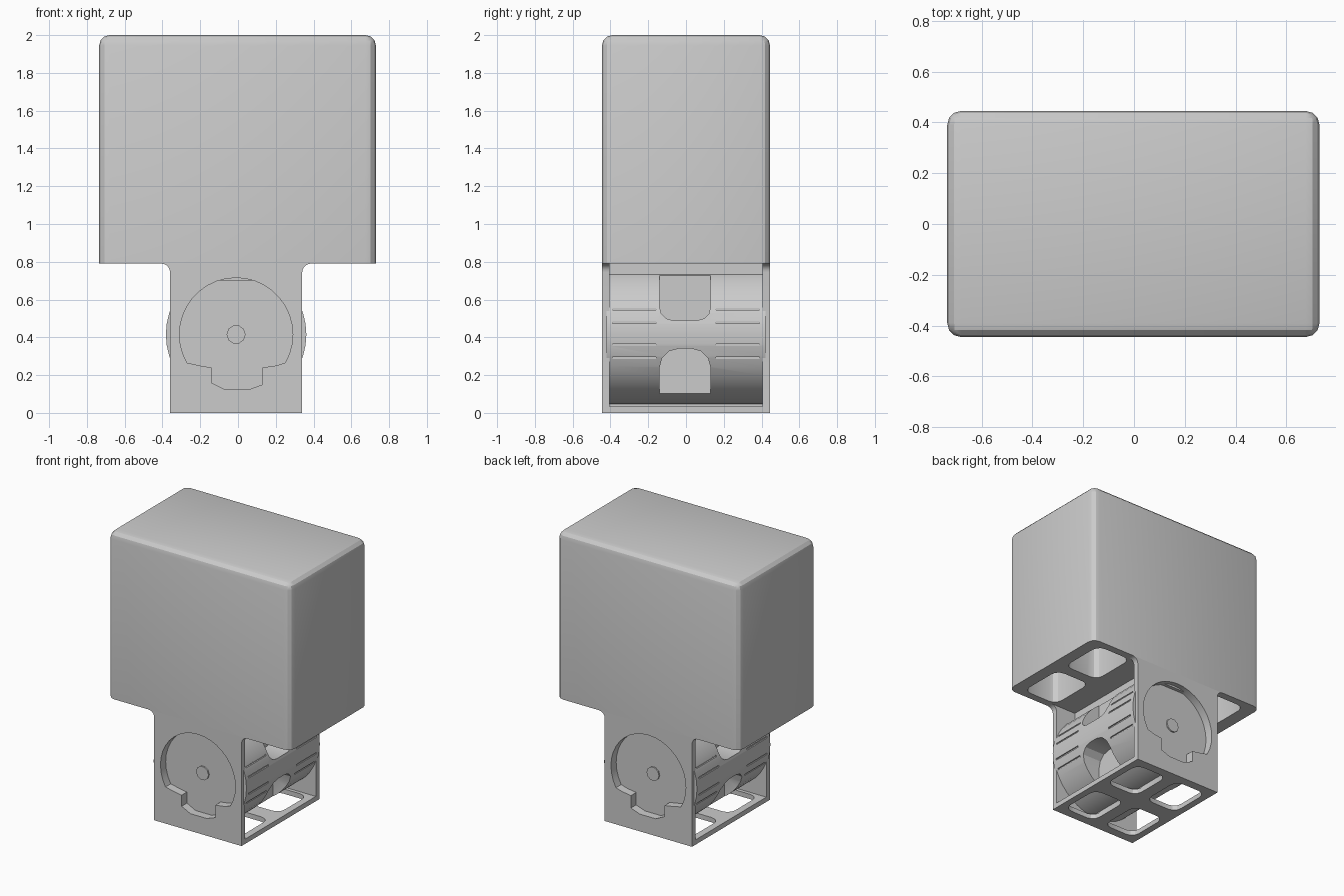
import bpy, bmesh
from math import cos, sin, pi, radians

if "Cube" in bpy.data.objects:
    bpy.data.objects.remove(bpy.data.objects["Cube"], do_unlink=True)

grey = bpy.data.materials.new("plain grey")
grey.use_nodes = True
COLOUR = (0.6, 0.6, 0.6, 1)
grey.diffuse_color = COLOUR
grey.node_tree.nodes["Principled BSDF"].inputs["Base Color"].default_value = COLOUR

NECK_X = -0.01
HUB_Z = 0.415
HEAD_Z = 0.79
DRUM_R = 0.372


def finish(bm, name):
    bmesh.ops.recalc_face_normals(bm, faces=bm.faces)
    mesh = bpy.data.meshes.new(name)
    bm.to_mesh(mesh)
    bm.free()
    mesh.materials.append(grey)
    obj = bpy.data.objects.new(name, mesh)
    bpy.context.collection.objects.link(obj)
    return obj


def box(name, x, y, z, bevel=0, segments=3, pick=lambda e: True):
    bm = bmesh.new()
    bmesh.ops.create_cube(bm, size=1)
    for v in bm.verts:
        v.co = [(a + b) / 2 + c * (b - a) for (a, b), c in zip((x, y, z), v.co)]
    if bevel:
        bmesh.ops.bevel(bm, geom=[e for e in bm.edges if pick(e)], offset=bevel,
                        segments=segments, profile=0.5, affect='EDGES')
    return finish(bm, name)


def vertical(e):
    return abs(e.verts[0].co.z - e.verts[1].co.z) > 0.01


def prism(name, points, y0, y1):
    """Extrude an x-z outline along y."""
    bm = bmesh.new()
    face = bm.faces.new([bm.verts.new((x, y0, z)) for x, z in points])
    new = bmesh.ops.extrude_face_region(bm, geom=[face])["geom"]
    bmesh.ops.translate(bm, vec=(0, y1 - y0, 0),
                        verts=[v for v in new if isinstance(v, bmesh.types.BMVert)])
    return finish(bm, name)


def circle(cx, cz, r, n):
    return [(cx + r * cos(2 * pi * i / n), cz + r * sin(2 * pi * i / n)) for i in range(n)]


def cut(obj, cutters):
    for cutter in cutters:
        cutter.hide_render = True
        mod = obj.modifiers.new("cut", 'BOOLEAN')
        mod.operation = 'DIFFERENCE'
        mod.solver = 'EXACT'
        mod.object = cutter
        bpy.context.view_layer.objects.active = obj
        bpy.ops.object.modifier_apply(modifier=mod.name)
        bpy.data.objects.remove(cutter, do_unlink=True)


def smooth(obj, angle=25):
    bpy.ops.object.select_all(action='DESELECT')
    obj.select_set(True)
    bpy.context.view_layer.objects.active = obj
    bpy.ops.object.shade_smooth_by_angle(angle=radians(angle))


# Head block: rounded on top and at the corners, sharp underneath
head = box("head_block", (-0.735, 0.73), (-0.445, 0.445), (HEAD_Z, 2.0), 0.055, 3,
           lambda e: max(v.co.z for v in e.verts) > 1.9)
pockets = []
for sx in (-1, 1):
    for sy in (-1, 1):
        pockets.append(box("pocket_cutter", sorted((sx * 0.36, sx * 0.64)),
                           sorted((sy * 0.04, sy * 0.39)), (0.7, 1.15), 0.06, 3, vertical))
cut(head, pockets)
smooth(head)


# Round dish outline with the lower corners stepped inward
def dish_outline():
    upper = [(NECK_X + 0.3 * cos(a), HUB_Z + 0.3 * sin(a))
             for a in (radians(-30 + 240 * i / 24) for i in range(25))]
    lower = [(-0.2, 0.25), (-0.14, 0.24), (-0.14, 0.16), (-0.07, 0.125),
             (0.06, 0.125), (0.13, 0.15), (0.13, 0.24), (0.2, 0.25)]
    return upper + lower


def dish_cutter(s):
    return prism("dish_cutter", dish_outline(), s * 0.385, s * 0.6)


# Front and back neck plates, flaring into the head
def plate_outline():
    r, half = 0.045, 0.35
    flare = [(half + r - r * cos(a), HEAD_Z - r + r * sin(a))
             for a in (pi / 2 * i / 5 for i in range(6))]
    right = [(half, 0)] + flare + [(half, HEAD_Z + 0.02)]
    left = [(-x, z) for x, z in reversed(right)]
    return [(x + NECK_X, z) for x, z in right[:-1] + left[1:]]


for s, name in ((-1, "front_neck_plate"), (1, "back_neck_plate")):
    plate = prism(name, plate_outline(), s * 0.405, s * 0.445)
    cut(plate, [dish_cutter(s)])
    smooth(plate)

# Drum between the plates, with dished ends
drum = prism("neck_drum", circle(NECK_X, HUB_Z, DRUM_R, 40), -0.42, 0.42)
cutters = [dish_cutter(-1), dish_cutter(1)]
for s in (-1, 1):
    # Rounded upper slot and pointed lower slot in the middle of each side
    span = sorted((NECK_X + s * 0.2, NECK_X + s * 0.5))
    for z0, z1, r in ((0.49, 0.9, 0.07), (-0.05, 0.34, 0.1)):
        cutters.append(box("slot_cutter", span, (-0.14, 0.13), (z0, z1), r, 3,
                           lambda e: abs(e.verts[0].co.x - e.verts[1].co.x) > 0.01))
    # Long shallow grooves either side of the slots
    for z in (0.29, 0.36, 0.48, 0.55):
        for sy in (-1, 1):
            reach = (DRUM_R ** 2 - (z - HUB_Z) ** 2) ** 0.5 - 0.008
            cutters.append(box("groove_cutter",
                               sorted((NECK_X + s * reach, NECK_X + s * 0.5)),
                               sorted((sy * 0.16, sy * 0.39)), (z - 0.006, z + 0.006)))
cut(drum, cutters)
smooth(drum)

# Webs joining the drum to the head and the base
box("upper_web", (NECK_X - 0.19, NECK_X + 0.19), (-0.41, 0.41), (0.7, HEAD_Z + 0.005))
box("lower_web", (NECK_X - 0.04, NECK_X + 0.04), (-0.41, 0.41), (0.02, 0.08))

# Small raised hub in each dish
for s, name in ((-1, "front_hub"), (1, "back_hub")):
    smooth(prism(name, circle(NECK_X, HUB_Z, 0.05, 10), s * 0.375, s * 0.395))

# Base plate with four rounded openings
base = box("base_plate", (NECK_X - 0.35, NECK_X + 0.35), (-0.41, 0.41), (0, 0.035))
holes = []
for sx in (-1, 1):
    for sy in (-1, 1):
        holes.append(box("hole_cutter", sorted((NECK_X + sx * 0.045, NECK_X + sx * 0.3)),
                         sorted((sy * 0.06, sy * 0.38)), (-0.1, 0.2), 0.06, 3, vertical))
cut(base, holes)
smooth(base)
